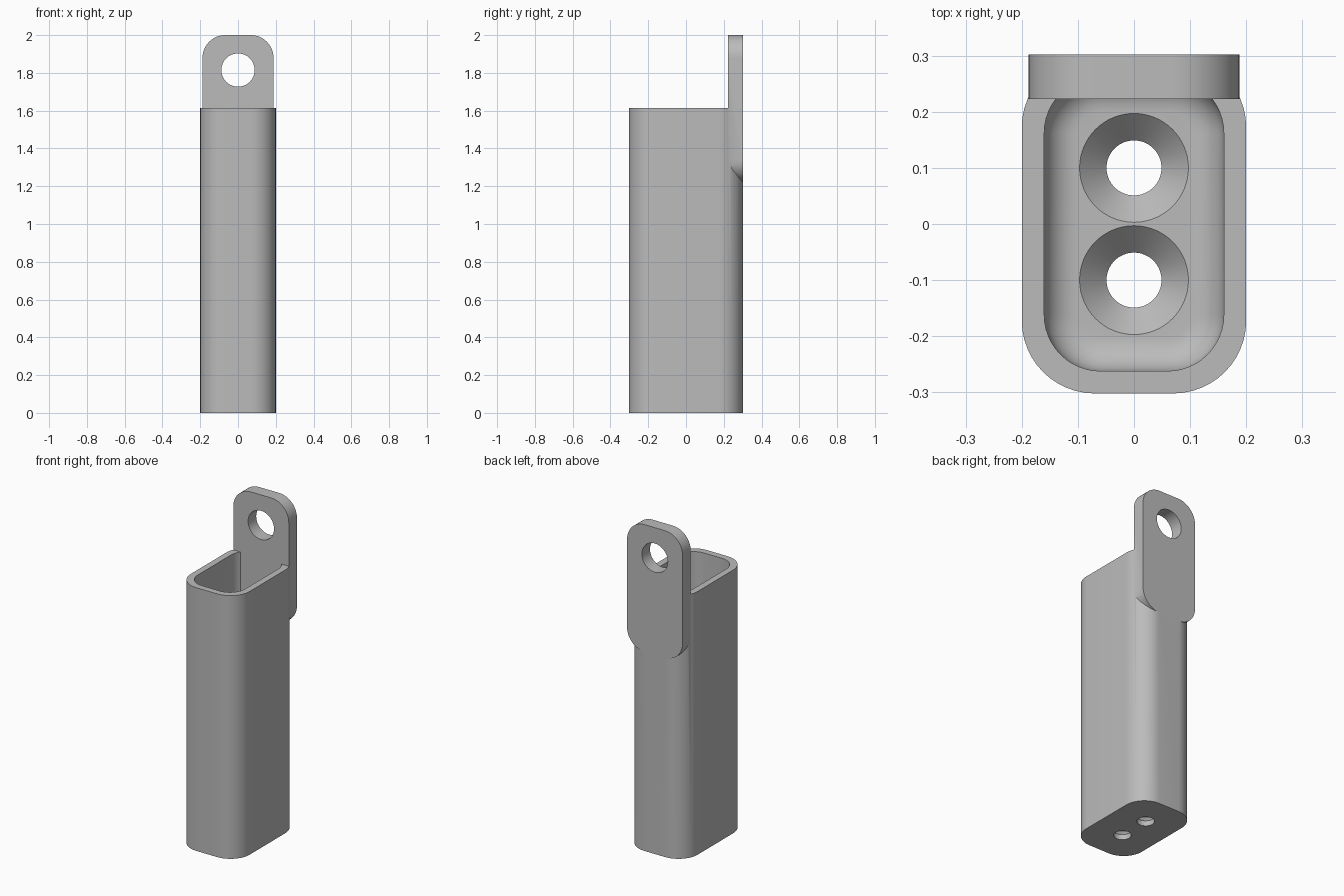
import bpy, bmesh, math
from math import cos, sin, pi

if "Cube" in bpy.data.objects:
    bpy.data.objects.remove(bpy.data.objects["Cube"], do_unlink=True)

HX, HY, TOP = 0.2, 0.302, 1.613      # sleeve half sizes and height
WALL, FLOOR, FILLET = 0.04, 0.08, 0.06
TAB_X, TAB_FRONT, TAB_LOW, TAB_R = 0.188, 0.223, 1.22, 0.12

grey = bpy.data.materials.new("plain grey")
grey.use_nodes = True
grey.diffuse_color = (0.5, 0.5, 0.5, 1)
grey.node_tree.nodes["Principled BSDF"].inputs["Base Color"].default_value = (0.5, 0.5, 0.5, 1)


def rounded_rect(hx, hy, r, steps=12):
    """Counter-clockwise outline of a rounded rectangle."""
    pts = []
    for i, (sx, sy) in enumerate([(1, 1), (-1, 1), (-1, -1), (1, -1)]):
        for k in range(steps + 1):
            a = (i + k / steps) * pi / 2
            pts.append((sx * (hx - r) + r * cos(a), sy * (hy - r) + r * sin(a)))
    return pts


def circle(r, n=64):
    return [(r * cos(2 * pi * k / n), r * sin(2 * pi * k / n)) for k in range(n)]


def loft(name, rings):
    """Skin a list of (outline, height) rings and cap both ends."""
    bm = bmesh.new()
    loops = [[bm.verts.new((x, y, z)) for x, y in pts] for pts, z in rings]
    for a, b in zip(loops, loops[1:]):
        for i in range(len(a)):
            j = (i + 1) % len(a)
            bm.faces.new((a[i], a[j], b[j], b[i]))
    bm.faces.new(loops[0][::-1])
    bm.faces.new(loops[-1])
    bmesh.ops.recalc_face_normals(bm, faces=bm.faces)
    mesh = bpy.data.meshes.new(name)
    bm.to_mesh(mesh)
    bm.free()
    mesh.materials.append(grey)
    ob = bpy.data.objects.new(name, mesh)
    bpy.context.collection.objects.link(ob)
    return ob


def combine(target, other, operation):
    """Apply a boolean and drop the helper."""
    mod = target.modifiers.new("cut", 'BOOLEAN')
    mod.operation, mod.object, mod.solver = operation, other, 'EXACT'
    bpy.context.view_layer.objects.active = target
    bpy.ops.object.modifier_apply(modifier=mod.name)
    bpy.data.objects.remove(other, do_unlink=True)


# Hollow sleeve: outer wall, rim, inner wall, filleted floor
outer = rounded_rect(HX, HY, 0.13)
rings = [(outer, 0), (outer, TOP), (rounded_rect(HX - WALL, HY - WALL, 0.1), TOP)]
for k in range(9):
    a = k / 8 * pi / 2
    d = FILLET * (1 - cos(a))
    rings.append((rounded_rect(HX - WALL - d, HY - WALL - d, 0.1 - d),
                  FLOOR + FILLET * (1 - sin(a))))
sleeve = loft("sleeve", rings)

# Two countersunk screw holes in the floor
for y in (-0.1, 0.1):
    screw = loft("screw_hole", [(circle(0.049), -0.05), (circle(0.049), FLOOR - 0.048),
                                (circle(0.097), FLOOR), (circle(0.099), FLOOR + 0.002)])
    screw.location.y = y
    combine(sleeve, screw, 'DIFFERENCE')

# Hanging tab, drawn flat and stood upright against the back
half = (2 - TAB_LOW) / 2
shape = rounded_rect(TAB_X, half, TAB_R)
tab = loft("hanging_tab", [(shape, 0), (shape, HY - TAB_FRONT)])
eye = loft("tab_eye", [(circle(0.088), -0.1), (circle(0.088), 0.2)])
eye.location.y = 1.815 - TAB_LOW - half
combine(tab, eye, 'DIFFERENCE')
tab.rotation_euler.x = pi / 2
tab.location = (0, HY, TAB_LOW + half)
combine(sleeve, tab, 'UNION')

# Smooth the rounds and keep the edges sharp
sleeve.name = "sleeve_with_hanging_tab"
bpy.ops.object.select_all(action='DESELECT')
sleeve.select_set(True)
bpy.context.view_layer.objects.active = sleeve
bpy.ops.object.shade_smooth_by_angle(angle=math.radians(30))
